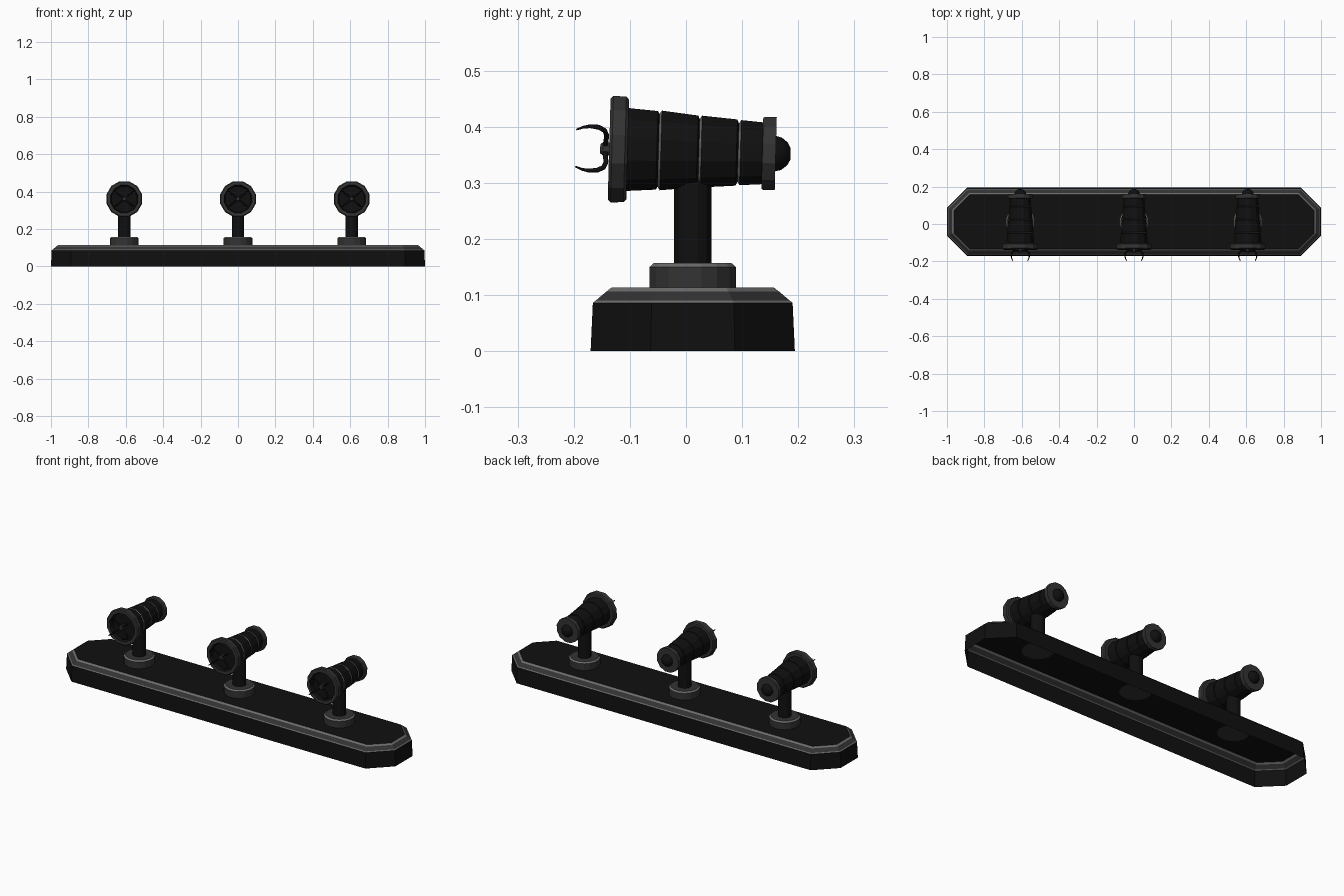
import bpy, bmesh, math
from mathutils import Matrix, Vector

if "Cube" in bpy.data.objects:
    bpy.data.objects.remove(bpy.data.objects["Cube"], do_unlink=True)


def material(name, value):
    m = bpy.data.materials.new(name)
    m.use_nodes = True
    colour = (value, value, value, 1)
    m.diffuse_color = colour
    m.node_tree.nodes["Principled BSDF"].inputs["Base Color"].default_value = colour
    return m


MATS = [material("black", 0.005), material("dark grey", 0.033), material("light grey", 0.15)]
BLACK, GREY, LIGHT = range(3)
MID_Y = 0.012


def loft(name, rings, bands, caps, matrix=Matrix()):
    """Skin a list of rings; bands colours each strip, caps the two ends (None = open)."""
    bm = bmesh.new()
    loops = [[bm.verts.new(p) for p in ring] for ring in rings]
    n = len(loops[0])
    for a, b, mat in zip(loops, loops[1:], bands):
        for i in range(n):
            j = (i + 1) % n
            bm.faces.new((a[i], a[j], b[j], b[i])).material_index = mat
    for loop, mat in zip((loops[0], loops[-1]), caps):
        if mat is not None:
            bm.faces.new(loop).material_index = mat
    bmesh.ops.recalc_face_normals(bm, faces=bm.faces)
    mesh = bpy.data.meshes.new(name)
    bm.to_mesh(mesh)
    bm.free()
    for m in MATS:
        mesh.materials.append(m)
    obj = bpy.data.objects.new(name, mesh)
    obj.matrix_world = matrix
    bpy.context.collection.objects.link(obj)
    return obj


def lathe(name, profile, bands, caps, matrix, axis="Y", sides=12):
    """Turn (position, radius) pairs about the y or z axis, with flats on the axes."""
    rings = []
    for t, r in profile:
        r /= math.cos(math.pi / sides)
        ring = []
        for i in range(sides):
            a = (i + 0.5) * math.tau / sides
            u, v = r * math.cos(a), r * math.sin(a)
            ring.append((u, t, v) if axis == "Y" else (u, v, t))
        rings.append(ring)
    return loft(name, rings, bands, caps, matrix)


def octagon(inset, z):
    """Long plate outline with cut corners, drawn in by inset."""
    x, y, cut = 1 - inset, 0.182 - inset, 0.107 - 0.59 * inset
    quarter = [(x, y - cut), (x - cut, y)]
    pts = quarter + [(-a, b) for a, b in reversed(quarter)]
    pts += [(-a, -b) for a, b in pts]
    return [(a, b + MID_Y, z) for a, b in pts]


# Mounting plate, open underneath, with a trimmed bevel
loft("mounting_plate",
     [octagon(0, 0), octagon(0.004, 0.086), octagon(0.009, 0.09),
      octagon(0.028, 0.106), octagon(0.037, 0.113)],
     [BLACK, LIGHT, GREY, LIGHT], (None, BLACK))

# Ribbed housing: four tapering segments with narrow grooves between them
SEGMENTS = [(-0.106, -0.052, 0.074, 0.070), (-0.045, 0.020, 0.071, 0.064),
            (0.027, 0.090, 0.064, 0.059), (0.097, 0.138, 0.058, 0.055)]
body, body_bands = [], []
for k, (y0, y1, r0, r1) in enumerate(SEGMENTS):
    if k:
        body += [(y0 - 0.004, r0 - 0.006)]
        body_bands += [BLACK, LIGHT]
    body += [(y0, r0), (y1, r1)]
    body_bands.append(BLACK)

RIM = [(-0.104, 0.07), (-0.104, 0.089), (-0.109, 0.094), (-0.132, 0.095),
       (-0.137, 0.09), (-0.137, 0.074), (-0.118, 0.068)]
REAR = [(0.136, 0.05), (0.136, 0.063), (0.139, 0.065), (0.16, 0.065), (0.16, 0.032)]
DOME = [(0.157 + 0.031 * math.sin(a), 0.032 * math.cos(a))
        for a in (math.radians(d) for d in (0, 25, 50, 72))]
PRONG = [(0.008, -0.144), (0.036, -0.142), (0.05, -0.146), (0.058, -0.157),
         (0.060, -0.172), (0.057, -0.184), (0.050, -0.196)]


def prongs(name, matrix):
    curve = bpy.data.curves.new(name, "CURVE")
    curve.dimensions = "3D"
    curve.bevel_depth = 0.0045
    curve.bevel_resolution = 1
    curve.use_fill_caps = True
    for sx in (-1, 1):
        for sz in (-1, 1):
            spline = curve.splines.new("POLY")
            spline.points.add(len(PRONG) - 1)
            for i, (r, y) in enumerate(PRONG):
                spline.points[i].co = (sx * r * 0.8, y, sz * r * 0.66, 1)
                spline.points[i].radius = 1 if i < 4 else 1 - 0.22 * (i - 3)
    curve.materials.append(MATS[BLACK])
    obj = bpy.data.objects.new(name, curve)
    obj.matrix_world = matrix
    bpy.context.collection.objects.link(obj)


for side, x in (("right", -0.608), ("middle", 0), ("left", 0.608)):
    # Stand
    foot = Matrix.Translation((x, MID_Y, 0))
    lathe(side + "_collar", [(0.112, 0.077), (0.150, 0.077), (0.157, 0.069)],
          [GREY, LIGHT], (GREY, GREY), foot, "Z", 16)
    lathe(side + "_post", [(0.15, 0.033), (0.32, 0.033)], [BLACK], (BLACK, BLACK),
          foot, "Z", 12)

    # Head, tipped slightly upward at the front
    tilt = (Matrix.Translation((x, MID_Y, 0.356)) @ Matrix.Rotation(math.radians(-1.6), 4, "X")
            @ Matrix.Translation((0, -MID_Y, 0)))
    lathe(side + "_housing", body, body_bands, (BLACK, BLACK), tilt)
    lathe(side + "_front_rim", RIM, [GREY] * 5 + [BLACK], (GREY, BLACK), tilt)
    lathe(side + "_rear_rim", REAR, [GREY] * 4, (GREY, GREY), tilt)
    dome = lathe(side + "_rear_dome", DOME, [BLACK] * 3, (None, BLACK), tilt)
    for p in dome.data.polygons:
        p.use_smooth = True
    lathe(side + "_hub", [(-0.117, 0.012), (-0.148, 0.012), (-0.153, 0.008)],
          [GREY, GREY], (GREY, GREY), tilt, "Y", 8)
    prongs(side + "_prongs", tilt)
